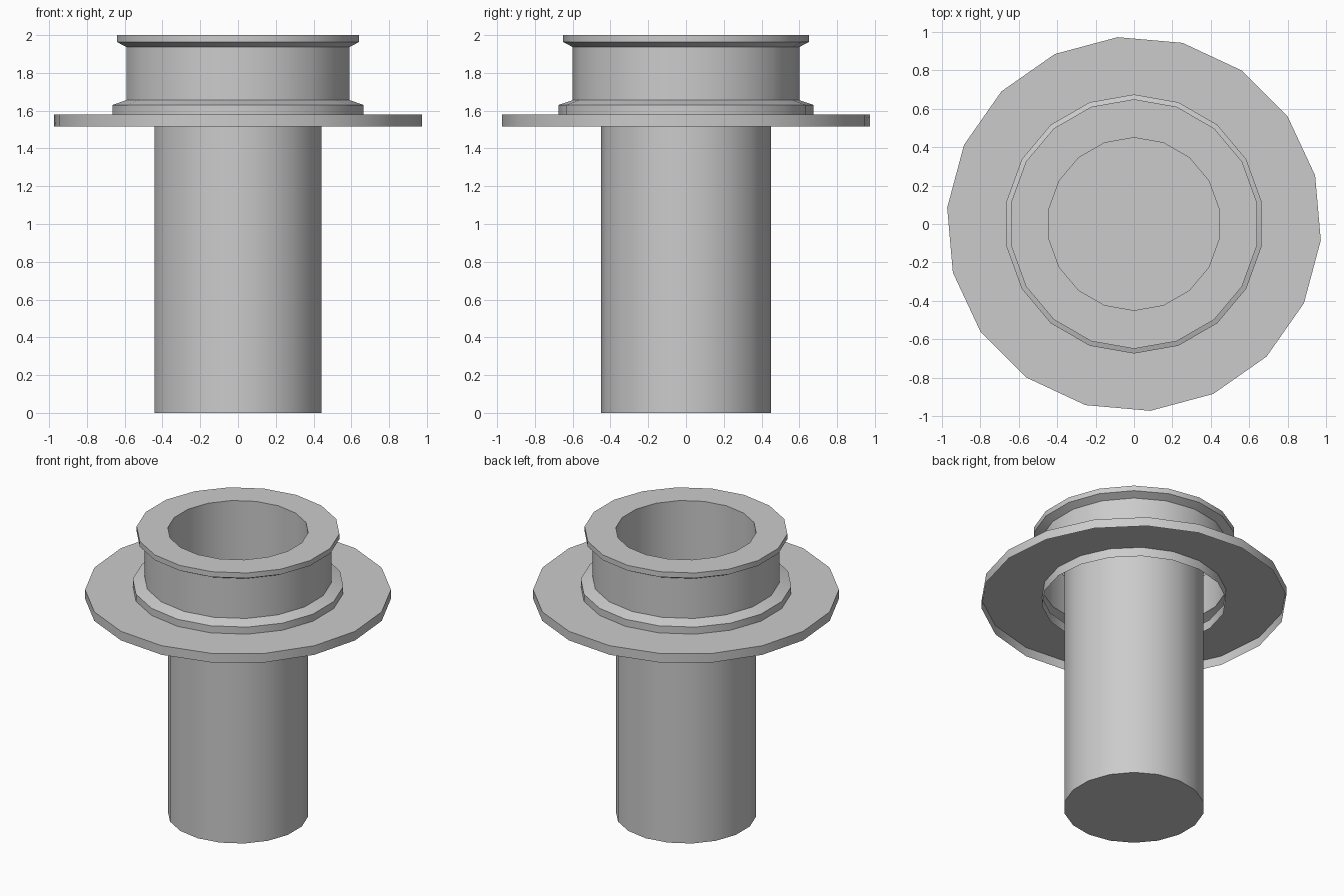
import bpy, bmesh, math

SIDES = 18

cube = bpy.data.objects.get("Cube")
if cube:
    bpy.data.objects.remove(cube, do_unlink=True)

# Single plain grey
grey = bpy.data.materials.new("plain grey")
grey.use_nodes = True
grey.diffuse_color = (0.6, 0.6, 0.6, 1)
grey.node_tree.nodes["Principled BSDF"].inputs["Base Color"].default_value = (0.6, 0.6, 0.6, 1)


def lathe(name, profile, phase, cap_bottom=False):
    """Sweep (radius, height) points around z as an open faceted shell."""
    bm = bmesh.new()
    rings = []
    for r, z in profile:
        angles = [math.radians(phase + 360 * i / SIDES) for i in range(SIDES)]
        rings.append([bm.verts.new((r * math.cos(a), r * math.sin(a), z)) for a in angles])
    for low, high in zip(rings, rings[1:]):
        for i in range(SIDES):
            j = (i + 1) % SIDES
            bm.faces.new((low[i], low[j], high[j], high[i]))
    if cap_bottom:
        bm.faces.new(rings[0][::-1])
    mesh = bpy.data.meshes.new(name)
    bm.to_mesh(mesh)
    bm.free()
    mesh.materials.append(grey)
    obj = bpy.data.objects.new(name, mesh)
    bpy.context.collection.objects.link(obj)
    bpy.ops.object.select_all(action='DESELECT')
    obj.select_set(True)
    bpy.context.view_layer.objects.active = obj
    bpy.ops.object.shade_smooth_by_angle(angle=math.radians(30))
    return obj


# Long inner cup, open at the top and closed at the bottom
lathe("inner_tube", [(0.45, 0), (0.45, 2)], 90, cap_bottom=True)

# Collar shell: stepped foot, neck, flared lip and flat rim
lathe("collar", [(0.675, 1.58), (0.675, 1.63), (0.6, 1.656), (0.6, 1.937),
                 (0.65, 1.963), (0.65, 2), (0.45, 2)], 90)

# Wide flange, open underneath, with an inner skirt
lathe("flange", [(0.977, 1.516), (0.977, 1.58), (0.59, 1.58), (0.59, 1.516)], 15)
